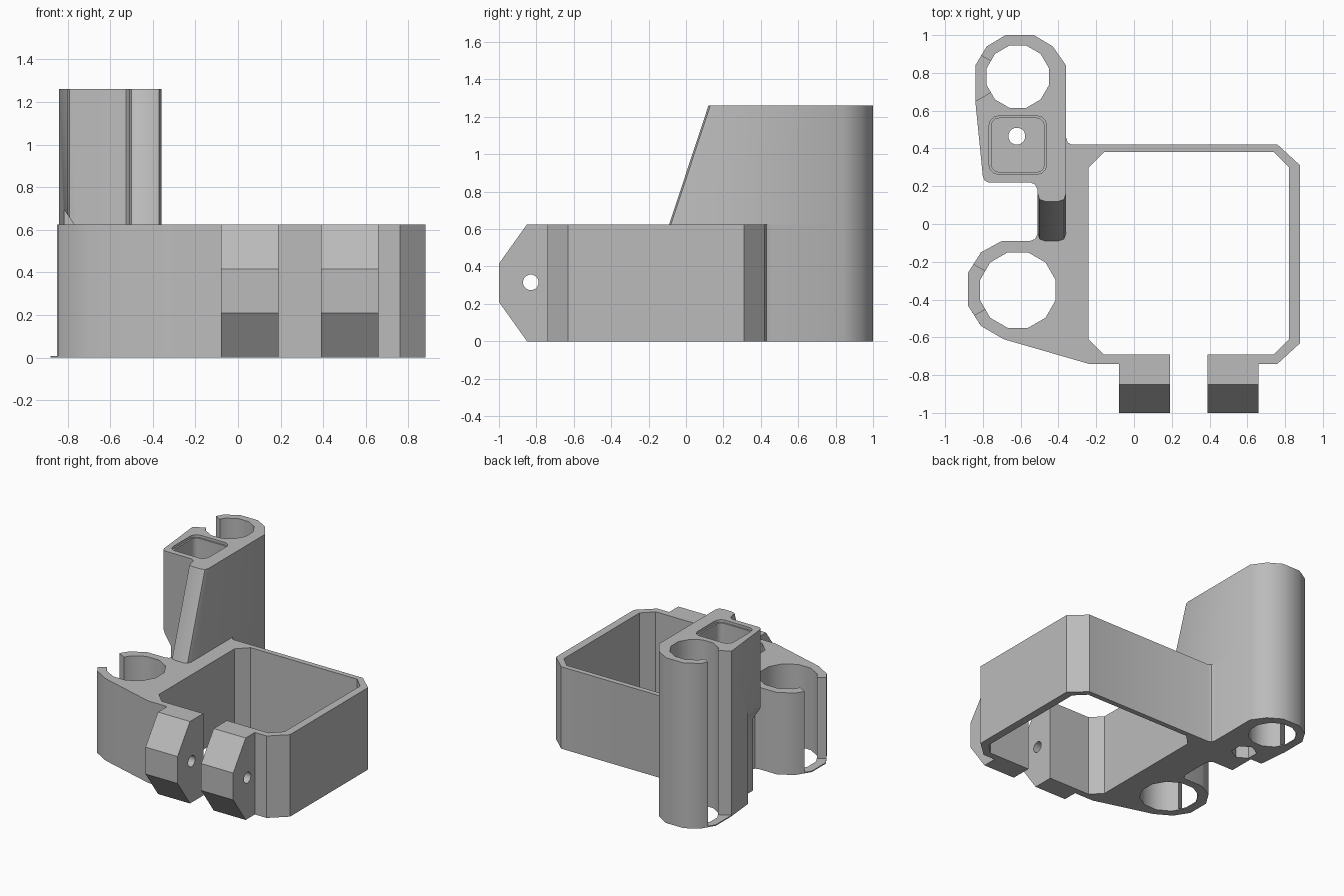
import bpy, math

if "Cube" in bpy.data.objects:
    bpy.data.objects.remove(bpy.data.objects["Cube"], do_unlink=True)

grey = bpy.data.materials.new("plain_grey")
grey.use_nodes = True
grey.diffuse_color = (0.5, 0.5, 0.5, 1)
grey.node_tree.nodes["Principled BSDF"].inputs["Base Color"].default_value = (0.5, 0.5, 0.5, 1)

BASE, TOP = 0.625, 1.26


def loft(name, lower, upper):
    """Closed solid between two matching counter-clockwise loops of 3D points."""
    n = len(lower)
    faces = [tuple(reversed(range(n))), tuple(range(n, 2 * n))]
    faces += [(i, (i + 1) % n, n + (i + 1) % n, n + i) for i in range(n)]
    mesh = bpy.data.meshes.new(name)
    mesh.from_pydata(list(lower) + list(upper), [], faces)
    mesh.materials.append(grey)
    obj = bpy.data.objects.new(name, mesh)
    bpy.context.collection.objects.link(obj)
    return obj


def prism(name, outline, z0, z1):
    return loft(name, [(x, y, z0) for x, y in outline], [(x, y, z1) for x, y in outline])


def circle(cx, cy, r, sides):
    step = 2 * math.pi / sides
    return [(cx + r * math.cos((i + 0.5) * step), cy + r * math.sin((i + 0.5) * step))
            for i in range(sides)]


def rounded_square(x0, x1, y0, y1, r):
    pts = []
    for k, (cx, cy) in enumerate([(x1 - r, y1 - r), (x0 + r, y1 - r), (x0 + r, y0 + r), (x1 - r, y0 + r)]):
        for j in range(4):
            a = math.radians(90 * k + 30 * j)
            pts.append((cx + r * math.cos(a), cy + r * math.sin(a)))
    return pts


def carve(target, cutter):
    cutter.hide_render = True
    mod = target.modifiers.new("cut", 'BOOLEAN')
    mod.operation, mod.solver, mod.object = 'DIFFERENCE', 'EXACT', cutter
    bpy.ops.object.select_all(action='DESELECT')
    bpy.context.view_layer.objects.active = target
    target.select_set(True)
    bpy.ops.object.modifier_apply(modifier=mod.name)


# Outlines, counter-clockwise
rear_lobe = [(-0.36, 0.84), (-0.43, 0.94), (-0.53, 1), (-0.68, 1), (-0.78, 0.94), (-0.84, 0.84),
             (-0.84, 0.65), (-0.8, 0.25), (-0.79, 0.23), (-0.77, 0.22), (-0.55, 0.22),
             (-0.525, 0.21), (-0.51, 0.18)]
front_lobe = [(-0.51, -0.05), (-0.525, -0.08), (-0.55, -0.09), (-0.7, -0.09), (-0.81, -0.15),
              (-0.88, -0.26), (-0.88, -0.43), (-0.81, -0.54), (-0.69, -0.61)]
frame = [(-0.24, -0.74), (0.76, -0.74), (0.88, -0.63), (0.88, 0.31), (0.76, 0.42),
         (-0.33, 0.42), (-0.35, 0.43), (-0.36, 0.46)]
opening = [(-0.24, -0.61), (-0.16, -0.69), (0.74, -0.69), (0.82, -0.61),
           (0.82, 0.3), (0.74, 0.38), (-0.16, 0.38), (-0.24, 0.3)]

# Lower body and tall column with a leaning front rib
body = prism("clamp_body", rear_lobe + front_lobe + frame, 0, BASE)
rib = [(-0.51, -0.05), (-0.5, -0.08), (-0.47, -0.09), (-0.4, -0.09), (-0.37, -0.08), (-0.36, -0.05)]
column = loft("tall_column",
              [(x, y, BASE) for x, y in rear_lobe + rib],
              [(x, y, TOP) for x, y in rear_lobe] + [(x, y + 0.21, TOP) for x, y in rib])

# Frame opening and the split between the ears
cutters = []
for name, outline in (("frame_cutter", opening),
                      ("split_cutter", [(0.19, -1.2), (0.39, -1.2), (0.39, -0.6), (0.19, -0.6)])):
    cutters.append(prism(name, outline, -0.1, BASE + 0.1))
    carve(body, cutters[-1])

# Rod sockets, open at the side above a thin floor ring
HX = -0.615
for name, cy, r, parts in (("front", -0.35, 0.2, [body]), ("rear", 0.78, 0.165, [body, column])):
    bore = prism(name + "_bore_cutter", circle(HX, cy, r / math.cos(math.pi / 12), 12), -0.1, TOP + 0.1)
    half = 0.4 * math.tan(math.radians(30))
    gap = prism(name + "_gap_cutter", [(HX, cy), (HX - 0.4, cy + half), (HX - 0.4, cy - half)],
                0.008, TOP + 0.1)
    for part in parts:
        carve(part, bore)
        carve(part, gap)
    cutters += [bore, gap]

# Square pocket with a softened rim, screw hole and hexagonal nut recess
pocket = prism("pocket_cutter", rounded_square(-0.755, -0.475, 0.275, 0.56, 0.04), 0.72, TOP + 0.1)
rim = prism("rim_cutter", rounded_square(-0.767, -0.463, 0.263, 0.572, 0.05), TOP - 0.02, TOP + 0.1)
hole = prism("screw_cutter", circle(-0.62, 0.465, 0.045, 16), -0.1, 0.8)
nut = prism("nut_cutter", circle(-0.62, 0.465, 0.09, 6), -0.1, 0.15)

# Sloped undercut at the outer corner of the column
slope = [(-0.72, -0.1), (-0.72, 0.55), (-0.9, 0.82), (-0.9, -0.1)]
undercut = loft("undercut_cutter", [(x, 0.42, z) for x, z in slope], [(x, 0.1, z) for x, z in slope])

for part, tools in ((column, (pocket, rim, hole, undercut)), (body, (hole, nut, undercut))):
    for tool in tools:
        carve(part, tool)
cutters += [pocket, rim, hole, nut, undercut]

# Clamp ears with a bolt hole
ear = [(-0.69, 0), (-0.69, BASE), (-0.85, BASE), (-1, 0.415), (-1, 0.21), (-0.85, 0)]
bolt_ring = circle(-0.83, 0.315, 0.042, 16)
bolt = loft("bolt_cutter", [(-0.5, y, z) for y, z in bolt_ring], [(1, y, z) for y, z in bolt_ring])
cutters.append(bolt)
ears = []
for name, x0, x1 in (("right_ear", -0.08, 0.19), ("left_ear", 0.39, 0.66)):
    outline = list(reversed(ear))
    ears.append(loft(name, [(x0, y, z) for y, z in outline], [(x1, y, z) for y, z in outline]))
    carve(ears[-1], bolt)

for cutter in cutters:
    bpy.data.objects.remove(cutter, do_unlink=True)

# Smooth curved walls, crisp edges
for part in [body, column] + ears:
    bpy.ops.object.select_all(action='DESELECT')
    bpy.context.view_layer.objects.active = part
    part.select_set(True)
    bpy.ops.object.shade_smooth_by_angle(angle=math.radians(35))
